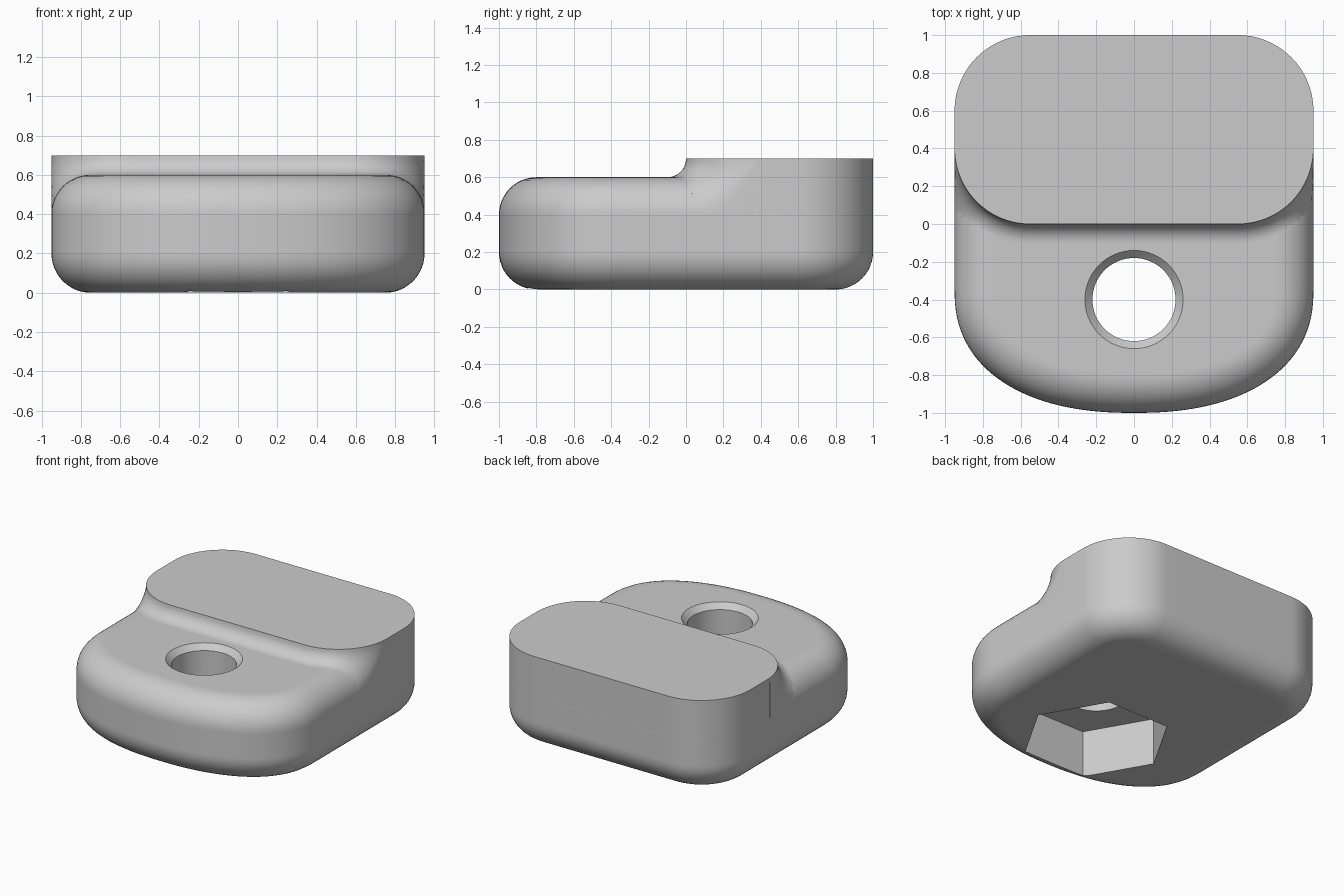
import bpy, bmesh
from math import sin, cos, pi, sqrt, radians
from mathutils import Vector

if "Cube" in bpy.data.objects:
    bpy.data.objects.remove(bpy.data.objects["Cube"])

HALF = 0.95      # half width
CORNER = 0.4     # pad corner radius
ROUND = 0.2      # edge rounding
LOW, HIGH = 0.6, 0.7
HOLE_Y = -0.4

grey = bpy.data.materials.new("plain_grey")
grey.use_nodes = True
grey.diffuse_color = (0.6, 0.6, 0.6, 1)
grey.node_tree.nodes["Principled BSDF"].inputs["Base Color"].default_value = (0.6, 0.6, 0.6, 1)


def loft(name, rings):
    """Closed solid through equal-length rings, capped at both ends."""
    bm = bmesh.new()
    loops = [[bm.verts.new(p) for p in ring] for ring in rings]
    for a, b in zip(loops, loops[1:]):
        for i in range(len(a)):
            j = (i + 1) % len(a)
            bm.faces.new((a[i], a[j], b[j], b[i]))
    bm.faces.new(loops[0])
    bm.faces.new(loops[-1])
    bmesh.ops.recalc_face_normals(bm, faces=bm.faces)
    mesh = bpy.data.meshes.new(name)
    bm.to_mesh(mesh)
    bm.free()
    obj = bpy.data.objects.new(name, mesh)
    bpy.context.collection.objects.link(obj)
    mesh.materials.append(grey)
    return obj


def activate(obj):
    bpy.ops.object.select_all(action='DESELECT')
    obj.select_set(True)
    bpy.context.view_layer.objects.active = obj


def smooth(obj):
    activate(obj)
    bpy.ops.object.shade_smooth_by_angle(angle=radians(30))


def cut(obj, cutter):
    cutter.hide_render = True
    activate(obj)
    mod = obj.modifiers.new("cut", 'BOOLEAN')
    mod.operation = 'DIFFERENCE'
    mod.solver = 'EXACT'
    mod.object = cutter
    bpy.ops.object.modifier_apply(modifier=mod.name)
    bpy.data.objects.remove(cutter)


def arc(cx, cy, start, end, steps=20):
    """Points and outward normals along a pad corner."""
    out = []
    for k in range(steps + 1):
        a = radians(start + (end - start) * k / steps)
        n = Vector((cos(a), sin(a)))
        out.append((Vector((cx, cy)) + n * CORNER, n))
    return out


def straight(a, b, normal, steps=12):
    a, b = Vector(a), Vector(b)
    return [(a.lerp(b, k / steps), Vector(normal)) for k in range(1, steps)]


def circle(r, z, n=64):
    return [(r * cos(2 * pi * k / n), HOLE_Y + r * sin(2 * pi * k / n), z) for k in range(n)]


# Body outline: bowed front, straight sides, round back corners
CX = HALF - CORNER
FRONT_Y, POWER = -0.35, 2.3
front = []
for k in range(81):
    a = pi + pi * k / 80
    c, s = cos(a), sin(a)
    x = HALF * abs(c) ** (2 / POWER) * (1 if c > 0 else -1)
    y = -(1 + FRONT_Y) * abs(s) ** (2 / POWER)
    gx = abs(x / HALF) ** (POWER - 1) / HALF * (1 if x > 0 else -1)
    gy = -abs(y / (1 + FRONT_Y)) ** (POWER - 1) / (1 + FRONT_Y)
    front.append((Vector((x, y + FRONT_Y)), Vector((gx, gy)).normalized()))
back = (arc(CX, 0.6, 0, 90) + straight((CX, 1), (-CX, 1), (0, 1))
        + arc(-CX, 0.6, 90, 180))
outline = (front + straight((HALF, FRONT_Y), (HALF, 0.6), (1, 0)) + back
           + straight((-HALF, 0.6), (-HALF, FRONT_Y), (-1, 0)))


def inset_ring(inset, z):
    return [(p - n * inset).to_3d() + Vector((0, 0, z)) for p, n in outline]


# Body with rounded bottom and top edges
quarter = [pi / 2 * k / 12 for k in range(13)]
profile = [(ROUND + 0.01, 0)]
profile += [(ROUND * (1 - sin(a)), ROUND * (1 - cos(a))) for a in quarter]
profile += [(0, ROUND + 0.01), (0, LOW - ROUND - 0.01)]
profile += [(ROUND * (1 - cos(a)), LOW - ROUND * (1 - sin(a))) for a in quarter]
profile += [(ROUND + 0.01, LOW)]
body = loft("body", [inset_ring(i, z) for i, z in profile])

# Hexagonal nut pocket below, chamfered bolt hole above
cut(body, loft("nut_cutter", [circle(0.51, -0.1, 6), circle(0.51, 0.35, 6)]))
cut(body, loft("bolt_cutter", [circle(0.22, 0.3), circle(0.22, LOW - 0.04),
                               circle(0.30, LOW + 0.04)]))
smooth(body)

# Raised pad with four round corners
pad_front = (arc(-CX, CORNER, 180, 270) + straight((-CX, 0), (CX, 0), (0, -1))
             + arc(CX, CORNER, 270, 360))
pad_line = (pad_front + straight((HALF, CORNER), (HALF, 0.6), (1, 0), 3) + back
            + straight((-HALF, 0.6), (-HALF, CORNER), (-1, 0), 3))
pad = loft("raised_pad", [[(p.x, p.y, z) for p, n in pad_line]
                          for z in (LOW - ROUND, HIGH)])
smooth(pad)


# Hollow blend between the pad front and the lower deck
def deck_height(x):
    edge = max(0, min(ROUND, HALF - abs(x)))
    return LOW - ROUND + sqrt(ROUND ** 2 - (ROUND - edge) ** 2)


sections = []
for p, n in pad_front[1:-1]:
    rise = HIGH - deck_height(p.x)
    width = max(0.1, rise)
    reach = min(width, (HALF - abs(p.x)) / max(abs(n.x), 0.001))
    ring = [(p.x, p.y, LOW - ROUND)]
    for k in range(13):
        d = reach * (k / 12) ** 1.5
        q = p + n * d
        t = 1 - d / width
        z = deck_height(q.x) + rise * (1 - sqrt(max(0, 1 - t * t)))
        ring.append((q.x, q.y, min(z, HIGH)))
    ring.append((q.x, q.y, LOW - ROUND))
    sections.append(ring)
smooth(loft("pad_blend", sections))
